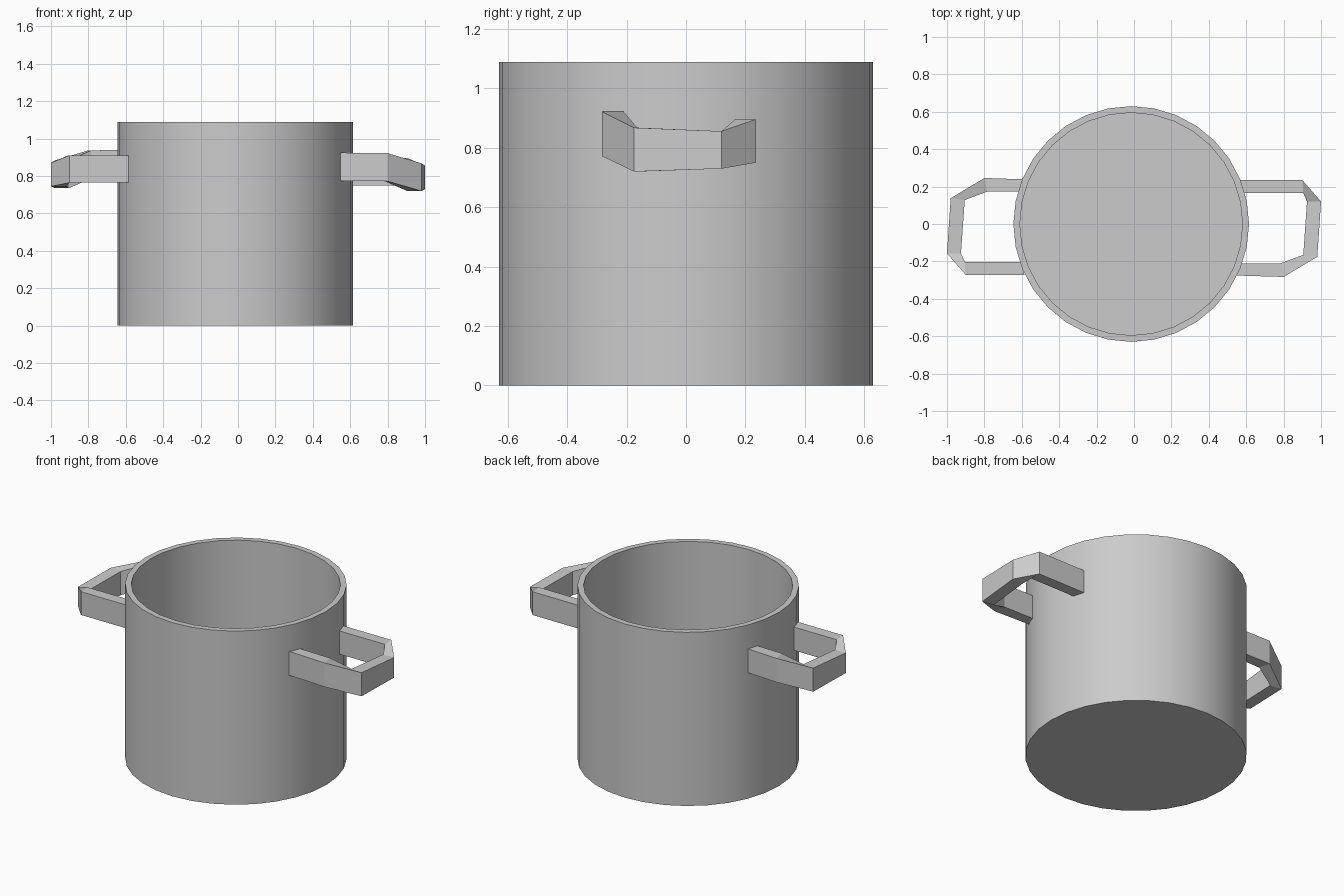
import bpy
import math

if "Cube" in bpy.data.objects:
    bpy.data.objects.remove(bpy.data.objects["Cube"])

CX, SIDES = -0.015, 32      # pot axis and facet count


def make_object(name, verts, faces):
    mesh = bpy.data.meshes.new(name)
    mesh.from_pydata(verts, [], faces)
    mesh.update()
    obj = bpy.data.objects.new(name, mesh)
    bpy.context.collection.objects.link(obj)
    return obj


# Pot body: an open vessel turned from a (radius, z) profile
profile = [(0.63, 0), (0.63, 1.09), (0.595, 1.09), (0.595, 0.04)]
verts = [(CX + r * math.cos(2 * math.pi * i / SIDES),
          r * math.sin(2 * math.pi * i / SIDES), z)
         for r, z in profile for i in range(SIDES)]
faces = [tuple(reversed(range(SIDES))),
         tuple(range(3 * SIDES, 4 * SIDES))]
for k in range(len(profile) - 1):
    for i in range(SIDES):
        j = (i + 1) % SIDES
        a, b = k * SIDES, (k + 1) * SIDES
        faces.append((a + i, a + j, b + j, b + i))
pot = make_object("pot_body", verts, faces)
bpy.context.view_layer.objects.active = pot
pot.select_set(True)
bpy.ops.object.shade_smooth_by_angle(angle=math.radians(30))

# Handle stations: outer xy, inner xy, bottom z, top z
STATIONS = [
    ((0.53, -0.275), (0.56, -0.21), 0.775, 0.925),
    ((0.80, -0.283), (0.785, -0.21), 0.772, 0.922),
    ((0.98, -0.175), (0.905, -0.165), 0.72, 0.868),
    ((1.00, 0.12), (0.925, 0.12), 0.73, 0.856),
    ((0.90, 0.235), (0.905, 0.165), 0.75, 0.896),
    ((0.55, 0.235), (0.575, 0.165), 0.75, 0.896),
]


def make_handle(name, sign, dy=0.0, dz=0.0, end_shift=0.0):
    """Faceted strap handle; sign -1 turns it half way round the pot."""
    verts, faces = [], []
    last = len(STATIONS) - 1
    for n, (out, inn, z0, z1) in enumerate(STATIONS):
        ex = end_shift if n in (0, last) else 0
        for (x, y), z in ((out, z0), (out, z1), (inn, z1), (inn, z0)):
            verts.append((sign * (x + ex), sign * y + dy, z + dz))
    for n in range(last):
        for c in range(4):
            a, b, d = 4 * n, 4 * n + 4, (c + 1) % 4
            faces.append((a + c, b + c, b + d, a + d))
    faces += [(0, 1, 2, 3), (4 * last + 3, 4 * last + 2, 4 * last + 1, 4 * last)]
    return make_object(name, verts, faces)


make_handle("right_handle", 1)
make_handle("left_handle", -1, dy=-0.037, dz=0.015, end_shift=0.035)
